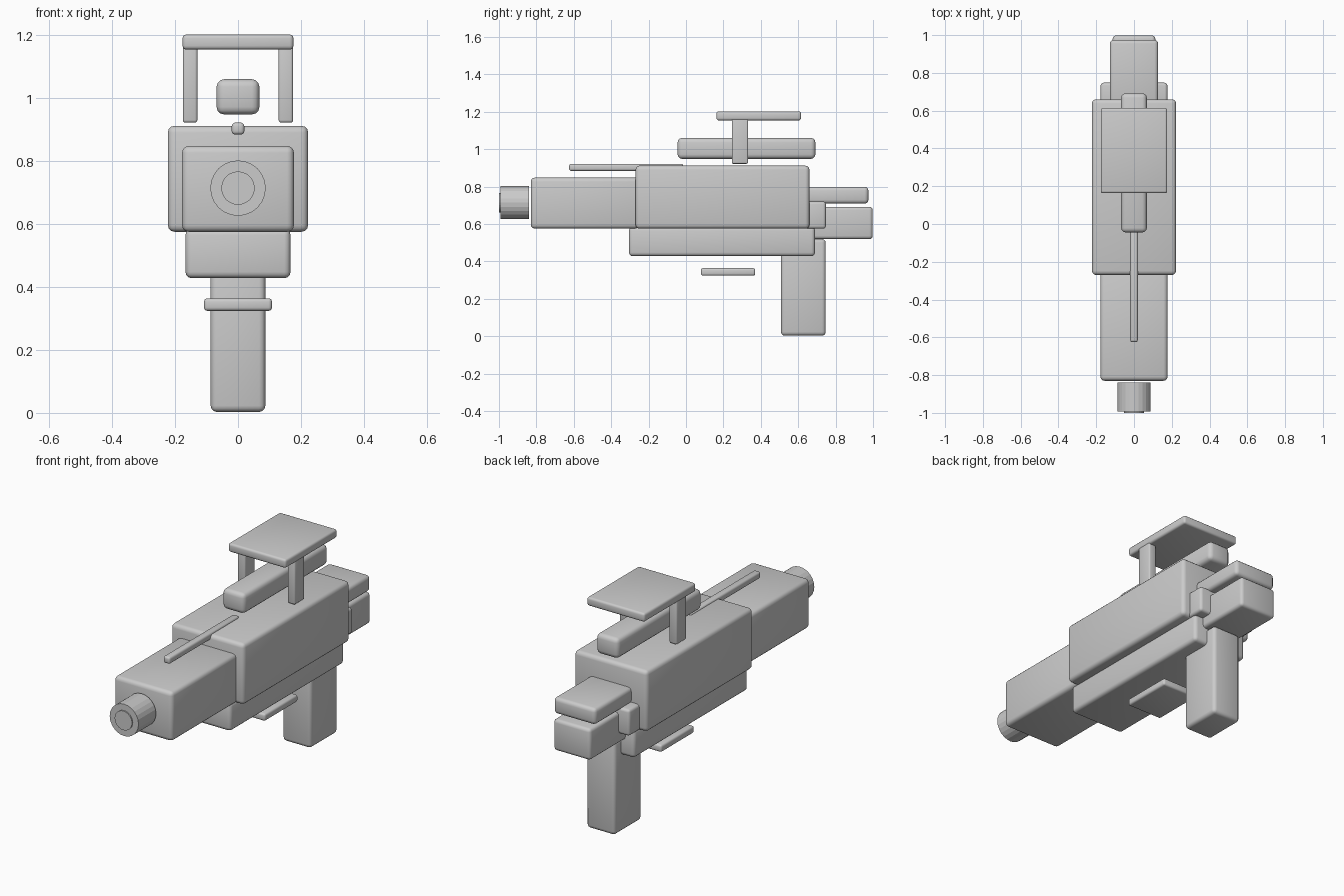
import bpy, math

if "Cube" in bpy.data.objects:
    bpy.data.objects.remove(bpy.data.objects["Cube"])


def smooth(obj):
    bpy.ops.object.select_all(action='DESELECT')
    obj.select_set(True)
    bpy.context.view_layer.objects.active = obj
    bpy.ops.object.shade_smooth_by_angle(angle=math.radians(35))


def box(name, x, y, z, bevel):
    """Rounded box from (min, max) ranges on each axis."""
    centre = [(r[0] + r[1]) / 2 for r in (x, y, z)]
    bpy.ops.mesh.primitive_cube_add(size=1, location=centre)
    obj = bpy.context.object
    obj.name = name
    obj.scale = [r[1] - r[0] for r in (x, y, z)]
    bpy.ops.object.transform_apply(location=False, rotation=False, scale=True)
    mod = obj.modifiers.new("rounded_edges", 'BEVEL')
    mod.width = bevel
    mod.segments = 3
    bpy.ops.object.modifier_apply(modifier=mod.name)
    smooth(obj)
    return obj


def mid_box(name, half, y, z, bevel):
    return box(name, (-half, half), y, z, bevel)


def tube(name, radius, y0, y1, z):
    bpy.ops.mesh.primitive_cylinder_add(
        vertices=24, radius=radius, depth=y1 - y0,
        location=(0, (y0 + y1) / 2, z), rotation=(math.pi / 2, 0, 0))
    bpy.context.object.name = name


# Main body
mid_box("receiver", 0.223, (-0.27, 0.66), (0.575, 0.912), 0.022)
mid_box("barrel_shroud", 0.178, (-0.83, -0.25), (0.575, 0.848), 0.022)
mid_box("lower_receiver", 0.167, (-0.305, 0.69), (0.428, 0.585), 0.02)

# Muzzle with a slightly raised bore disc
tube("muzzle", 0.088, -0.993, -0.84, 0.714)
tube("bore", 0.053, -1.0, -0.86, 0.714)

# Grip and trigger plate
mid_box("grip", 0.087, (0.508, 0.747), (0.003, 0.52), 0.02)
mid_box("trigger_plate", 0.108, (0.08, 0.37), (0.324, 0.364), 0.011)

# Rear blocks
mid_box("rear_crossbar", 0.177, (0.60, 0.748), (0.575, 0.72), 0.015)
mid_box("rear_upper_block", 0.128, (0.60, 0.975), (0.709, 0.799), 0.02)
mid_box("rear_lower_block", 0.113, (0.60, 0.998), (0.519, 0.692), 0.018)

# Top rail and sight
mid_box("top_rail", 0.02, (-0.625, -0.015), (0.884, 0.922), 0.011)
mid_box("sight", 0.068, (-0.045, 0.692), (0.948, 1.06), 0.024)

# Canopy over the sight, on two posts
mid_box("canopy", 0.176, (0.163, 0.615), (1.154, 1.202), 0.012)
for side, s in (("left", -1), ("right", 1)):
    x = sorted((s * 0.129, s * 0.175))
    box(side + "_post", x, (0.245, 0.332), (0.922, 1.165), 0.008)
